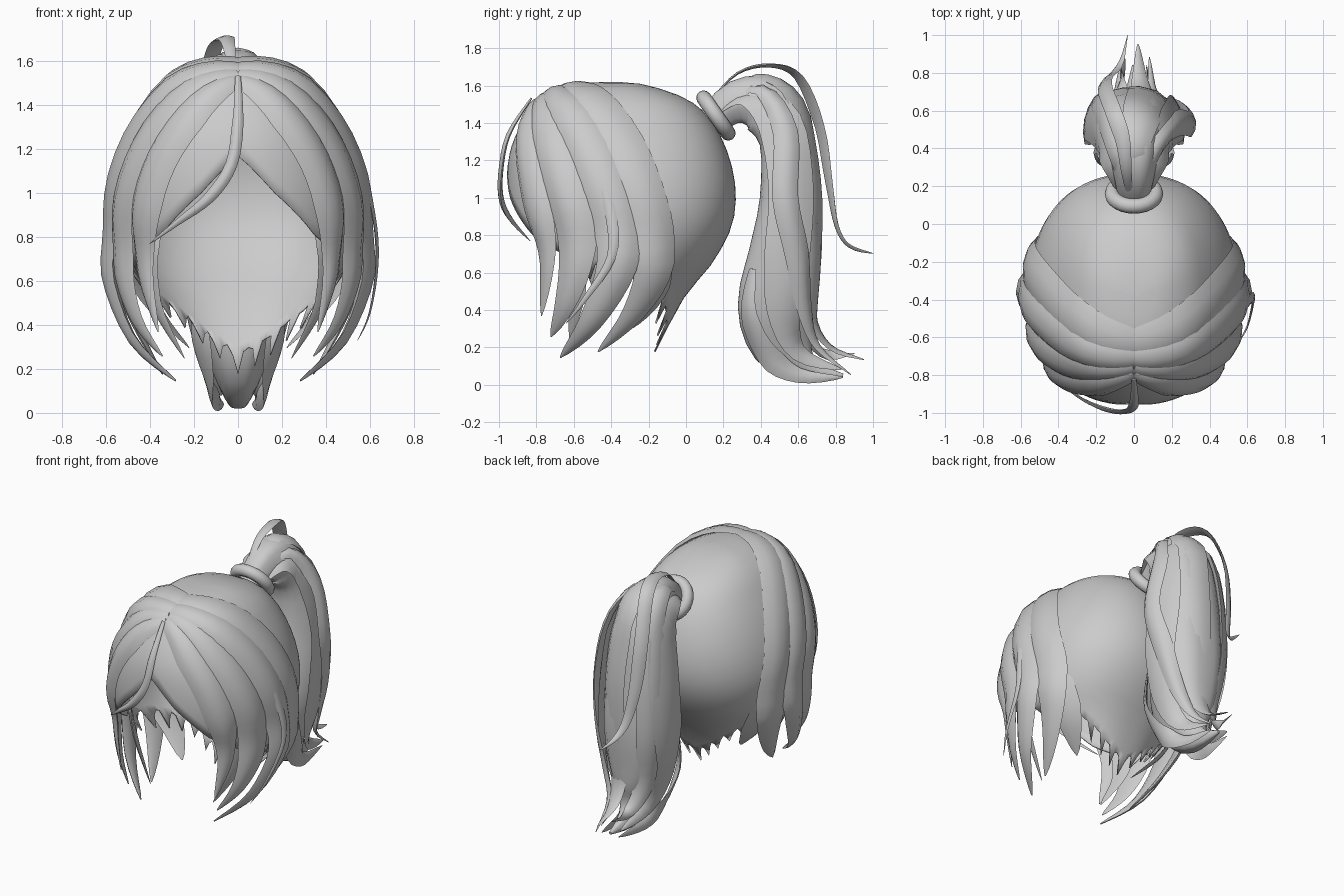
import bpy, bmesh, math
from mathutils import Vector

if "Cube" in bpy.data.objects:
    bpy.data.objects.remove(bpy.data.objects["Cube"])

grey = bpy.data.materials.new("hair grey")
grey.diffuse_color = (0.6, 0.6, 0.6, 1)
grey.use_nodes = True
grey.node_tree.nodes["Principled BSDF"].inputs["Base Color"].default_value = grey.diffuse_color


def spline(pts, u):
    """Catmull-Rom point at u (0 .. len-1)."""
    n = len(pts) - 1
    i = max(0, min(int(u), n - 1))
    t = u - i
    a, b, c, d = (Vector(pts[max(0, min(k, n))]) for k in (i - 1, i, i + 1, i + 2))
    return 0.5 * (2 * b + (c - a) * t + (2 * a - 5 * b + 4 * c - d) * t * t
                  + (3 * b - a - 3 * c + d) * t ** 3)


def finish(bm, name, angle=50):
    bmesh.ops.recalc_face_normals(bm, faces=bm.faces)
    me = bpy.data.meshes.new(name)
    bm.to_mesh(me)
    bm.free()
    ob = bpy.data.objects.new(name, me)
    bpy.context.collection.objects.link(ob)
    me.materials.append(grey)
    bpy.context.view_layer.objects.active = ob
    ob.select_set(True)
    bpy.ops.object.shade_smooth_by_angle(angle=math.radians(angle))
    ob.select_set(False)
    return ob


def skin(rings, name):
    """Join closed rings of points into a capped tube."""
    bm = bmesh.new()
    rows = [[bm.verts.new(p) for p in r] for r in rings]
    n = len(rows[0])
    for a, b in zip(rows, rows[1:]):
        for j in range(n):
            bm.faces.new((a[j], a[(j + 1) % n], b[(j + 1) % n], b[j]))
    bm.faces.new(rows[0])
    bm.faces.new(rows[-1])
    return finish(bm, name)


# Head shape: height, back y, front y, half width
HEAD = [(1.62, -.4, -.4, 0), (1.605, -.22, -.59, .16), (1.53, 0, -.77, .29), (1.42, .13, -.865, .38),
        (1.25, .22, -.94, .475), (1.05, .265, -.96, .54), (.85, .245, -.94, .55),
        (.65, .14, -.88, .49), (.45, -.02, -.8, .36), (.1, -.2, -.68, .2)]
CENTRE = Vector((0, -.35, 1.05))
POW = .87


def section(u):
    z, yb, yf, xh = spline(HEAD, u)
    return z, yb, yf, xh, max(min(-.36, yb - .01), yf + .01)


def head_u(z):
    lo, hi = 0, len(HEAD) - 1
    for _ in range(20):
        m = (lo + hi) / 2
        lo, hi = (m, hi) if spline(HEAD, m)[0] > z else (lo, m)
    return lo


def head_point(az, u):
    z, yb, yf, xh, ym = section(u)
    c, s = math.cos(az), math.sin(az)
    y = ym + abs(c) ** POW * ((yb - ym) if c > 0 else (yf - ym))
    return Vector((xh * math.copysign(abs(s) ** POW, s), y, z))


def outside(p):
    if p.z >= 1.62:
        return True
    z, yb, yf, xh, ym = section(head_u(p.z))
    d = (yb - ym) if p.y > ym else (ym - yf)
    return abs(p.x / max(xh, .001)) ** (2 / POW) + abs((p.y - ym) / max(d, .001)) ** (2 / POW) > 1


def snap(p):
    """Slide a point onto the head; let go of it below the ears."""
    w = max(0, min(1, (p.z - .6) / .3))
    if w == 0:
        return p
    d, lo, hi = p - CENTRE, .3, 2
    for _ in range(14):
        m = (lo + hi) / 2
        lo, hi = (lo, m) if outside(CENTRE + d * m) else (m, hi)
    return p.lerp(CENTRE + d * lo, w * w * (3 - 2 * w))


def head_core(p):
    return Vector((0, -.35, max(.7, min(p.z, 1.05))))


def lock(name, pts, width, thick=.035, on_head=True, core=head_core, root=.45, mirror=False):
    """Flat tapering lock of hair, lens-shaped in section."""
    last = len(pts) - 1
    n = last * 4
    rings = []
    for i in range(n + 1):
        t = i / n
        u = t * last
        p = spline(pts, u)
        tan = (spline(pts, min(u + .1, last)) - spline(pts, max(u - .1, 0))).normalized()
        out = p - core(p)
        out = (out - tan * out.dot(tan)).normalized()
        side = tan.cross(out)
        w = width / 2 * min(1, root + 2.2 * t) * min(1, max(.015, (1 - t) * 2.3) ** .8)
        k = thick * min(1, .4 + 3 * t) * min(1, .1 + (1 - t) * 2.5)
        ring = []
        for s, h in ((-1, .1), (-.55, .75), (0, 1), (.55, .75), (1, .1), (.5, -.25), (-.5, -.25)):
            q = p + side * (w * s)
            if on_head:
                q = snap(q)
            ring.append(q + out * (k * h + .004))
        rings.append(ring)
    skin(rings, name)
    if mirror:
        skin([[Vector((-q.x, q.y, q.z)) for q in r] for r in rings], name + "_left")


# Scalp shell with a face opening and a ragged, pointed nape
EDGE = [(0, .235), (22, .31), (48, .43), (80, .53), (105, .61), (125, .72), (143, .81), (165, 1.0), (180, 1.17)]
N, ROWS = 96, 20
bm = bmesh.new()
cols = []
for j in range(N):
    az = 2 * math.pi * j / N
    deg = abs((math.degrees(az) + 180) % 360 - 180)
    k = next(i for i in range(len(EDGE) - 1) if deg <= EDGE[i + 1][0] + 1e-6)
    (a, za), (b, zb) = EDGE[k], EDGE[k + 1]
    z = za + (zb - za) * (deg - a) / (b - a)
    jag = (-.06, .02, .04, .03)[j % 4] * (1 + .5 * math.sin(j * 1.7)) if deg < 112 else 0
    u0, u1 = head_u(z + .07), head_u(z + jag)
    us = [u0 * r / (ROWS - 1) for r in range(1, ROWS)] + [u1]
    cols.append([bm.verts.new(head_point(az, u)) for u in us])
top = bm.verts.new((0, -.4, 1.62))
for j in range(N):
    a, b = cols[j], cols[(j + 1) % N]
    bm.faces.new((top, a[0], b[0]))
    for r in range(ROWS - 1):
        bm.faces.new((a[r], a[r + 1], b[r + 1], b[r]))
scalp = finish(bm, "scalp_hair")
sol = scalp.modifiers.new("thickness", "SOLIDIFY")
sol.thickness = .01

# Side locks sweeping out of the parting, mirrored
lock("back_side_lock", [(-.01, -.64, 1.59), (.22, -.575, 1.54), (.45, -.36, 1.27), (.55, -.23, .95),
     (.535, -.17, .65), (.45, -.28, .39), (.34, -.47, .18)], .28, .04, root=.6, mirror=True)
lock("middle_side_lock", [(-.01, -.7, 1.56), (.23, -.66, 1.5), (.46, -.5, 1.25), (.57, -.38, .9),
     (.57, -.37, .64), (.47, -.51, .34), (.28, -.67, .15)], .27, .058, root=.45, mirror=True)
lock("front_side_lock", [(0, -.75, 1.55), (.21, -.75, 1.46), (.42, -.67, 1.2), (.52, -.59, .9),
     (.51, -.59, .64), (.45, -.65, .42), (.34, -.72, .26)], .24, .045, root=.45, mirror=True)
lock("temple_lock", [(0, -.79, 1.53), (.17, -.83, 1.4), (.34, -.81, 1.15), (.415, -.77, .9),
     (.42, -.74, .65), (.36, -.77, .37)], .2, .04, root=.45, mirror=True)
lock("inner_temple_lock", [(.36, -.64, .86), (.395, -.61, .72), (.37, -.58, .5), (.24, -.62, .25)],
     .13, .02, False, mirror=True)
lock("ear_lock", [(.5, -.24, .9), (.48, -.18, .68), (.37, -.2, .47), (.22, -.3, .3)],
     .22, .015, mirror=True)

# Loose strands over the forehead and the right side
lock("fringe_strand", [(0, -.82, 1.53), (.0, -.94, 1.33), (-.03, -.98, 1.13), (-.13, -.975, .98),
     (-.27, -.92, .87), (-.4, -.83, .77)], .055, .02, False)
lock("loose_side_strand", [(.05, -.68, 1.58), (.35, -.6, 1.45), (.54, -.48, 1.17), (.61, -.4, .9),
     (.625, -.4, .68), (.595, -.54, .46), (.54, -.64, .33)], .06, .012, False)

# Hair tie
bpy.ops.mesh.primitive_torus_add(major_radius=.115, minor_radius=.04, major_segments=24,
                                 minor_segments=12, location=(0, .16, 1.44))
tie = bpy.context.object
tie.name = "hair_tie"
tie.rotation_euler = Vector((0, .82, .57)).to_track_quat('Z', 'Y').to_euler()
tie.data.materials.append(grey)
bpy.ops.object.shade_smooth_by_angle(angle=math.radians(60))
tie.select_set(False)

# Ponytail body: y, z, half depth, half width
TAIL = [(.13, 1.41, .08, .08), (.27, 1.51, .12, .11), (.42, 1.49, .16, .15), (.53, 1.32, .145, .19),
        (.55, 1.0, .16, .22), (.53, .7, .2, .235), (.49, .42, .22, .2), (.53, .21, .18, .12),
        (.65, .085, .075, .06), (.84, .05, .01, .01)]
rings = []
for i in range((len(TAIL) - 1) * 3 + 1):
    u = i / 3
    y, z, d, w = spline(TAIL, u)
    e = spline(TAIL, min(u + .1, 9)) - spline(TAIL, max(u - .1, 0))
    tan = Vector((0, e[0], e[1])).normalized()
    nor = tan.cross(Vector((1, 0, 0)))
    ring = []
    for j in range(24):
        a = math.tau * j / 24
        g = 1 + .03 * math.cos(6 * a)
        ring.append(Vector((w * g * math.cos(a), y, z)) + nor * (d * g * math.sin(a)))
    rings.append(ring)
skin(rings, "ponytail")


def tail_core(p):
    return Vector((0, min(.53, p.y + .1) if p.z > 1.4 else .5, min(p.z, 1.3)))


# Locks wrapped around the ponytail, with flicked tips
def tail_lock(name, pts, width, thick=.035, mirror=False):
    lock(name, pts, width, thick, False, tail_core, .35, mirror)


tail_lock("tail_side_lock", [(.05, .18, 1.46), (.1, .33, 1.53), (.165, .5, 1.4), (.215, .56, 1.05),
          (.23, .54, .7), (.195, .52, .4), (.11, .6, .17), (.07, .83, .08)], .25, .03, True)
tail_lock("tail_back_lock", [(0, .2, 1.5), (0, .38, 1.63), (.04, .58, 1.51), (.07, .67, 1.1),
          (.07, .675, .7), (.05, .66, .38), (.03, .76, .2), (.02, .95, .13)], .22)
tail_lock("tail_left_back_lock", [(-.04, .2, 1.5), (-.08, .38, 1.6), (-.13, .57, 1.45), (-.17, .64, 1.1),
          (-.17, .65, .7), (-.12, .63, .36), (-.06, .72, .17), (-.05, .9, .17)], .18)
tail_lock("tail_right_ridge", [(.04, .2, 1.5), (.11, .4, 1.57), (.22, .53, 1.35), (.29, .53, 1.0),
          (.25, .59, .7), (.17, .63, .4), (.1, .7, .2), (.08, .88, .05)], .14)
tail_lock("tail_under_lock", [(.18, .36, .62), (.17, .34, .38), (.13, .44, .16), (.09, .6, .05),
          (.06, .84, .04)], .13, .02, True)

# Long loose strand arching over the ponytail
tail_lock("loose_tail_strand", [(-.02, .14, 1.52), (-.04, .28, 1.66), (-.06, .45, 1.7), (-.11, .6, 1.64),
          (-.15, .71, 1.38), (-.14, .76, 1.08), (-.1, .8, .85), (-.06, .87, .74), (-.03, 1.0, .7)], .09, .014)
